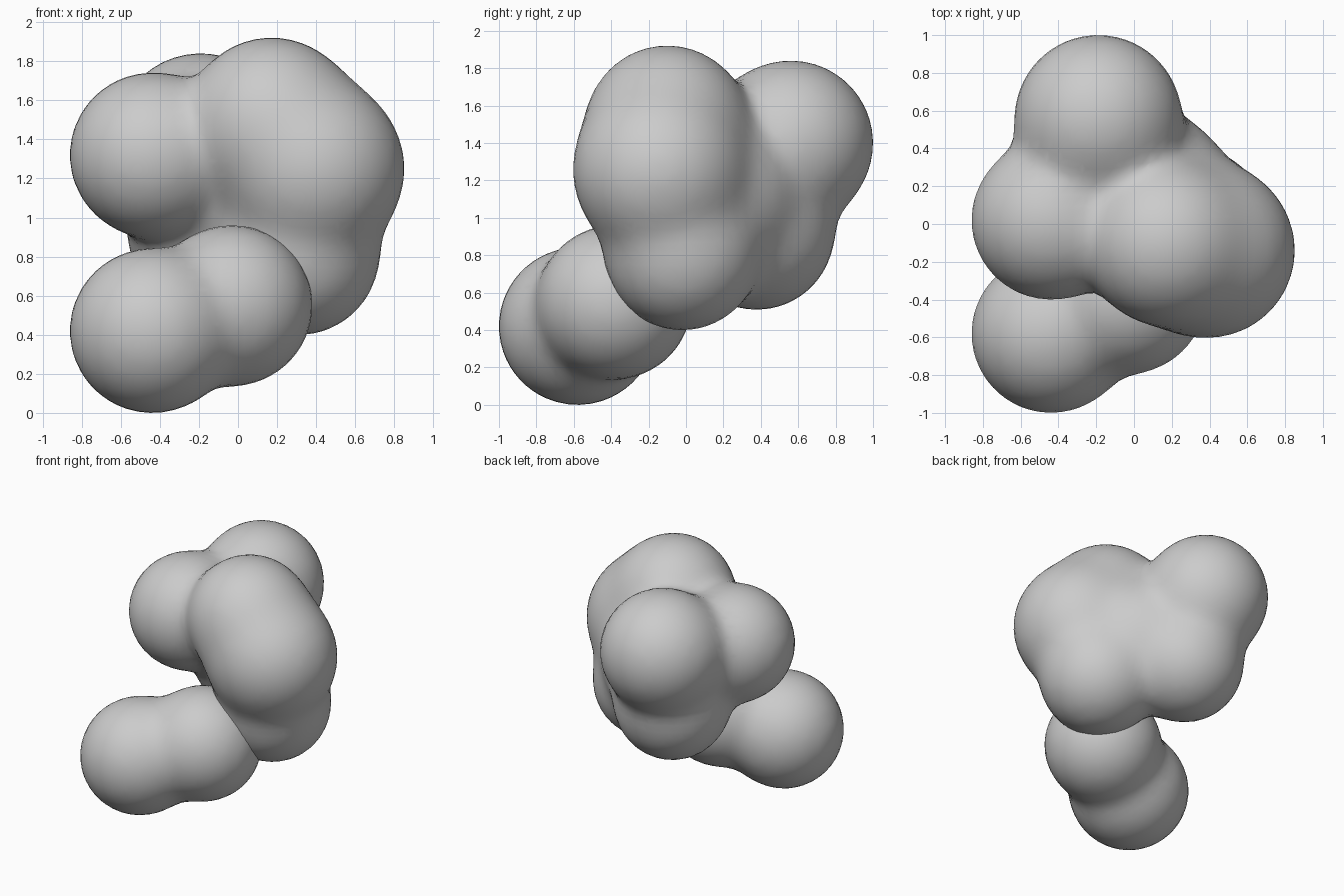
import bpy, bmesh, math
from mathutils import Vector, Matrix

if "Cube" in bpy.data.objects:
    bpy.data.objects.remove(bpy.data.objects["Cube"])


def blob(name, balls, k, voxel=0.06):
    """Union of spheres, remeshed and relaxed onto a softly blended surface."""
    bm = bmesh.new()
    for x, y, z, r in balls:
        bmesh.ops.create_icosphere(bm, subdivisions=4, radius=r,
                                   matrix=Matrix.Translation((x, y, z)))
    mesh = bpy.data.meshes.new(name)
    bm.to_mesh(mesh)
    bm.free()
    ob = bpy.data.objects.new(name, mesh)
    bpy.context.collection.objects.link(ob)
    bpy.context.view_layer.objects.active = ob
    ob.select_set(True)

    # one continuous skin
    rm = ob.modifiers.new("skin", 'REMESH')
    rm.mode = 'VOXEL'
    rm.voxel_size = voxel
    bpy.ops.object.modifier_apply(modifier=rm.name)
    sm = ob.modifiers.new("even", 'SMOOTH')
    sm.iterations = 6
    bpy.ops.object.modifier_apply(modifier=sm.name)

    # push the skin out to the blended surface
    centres = [(Vector(b[:3]), b[3]) for b in balls]
    for v in ob.data.vertices:
        p = v.co.copy()
        for _ in range(6):
            total, grad = 0.0, Vector()
            for c, r in centres:
                d = p - c
                w = math.exp(-(d.length - r) / k)
                total += w
                grad += d.normalized() * w
            grad /= total
            f = -k * math.log(total)
            step = -f / max(grad.length, 0.35)
            step = max(-0.05, min(0.05, step))
            p += grad.normalized() * step
        v.co = p
    bpy.ops.object.shade_smooth()
    ob.select_set(False)
    return ob


# large cluster: left, top, right, back, lower right, lower back, core
blob("upper_cluster", [
    (-0.44, 0.02, 1.32, 0.42),
    (0.17, -0.10, 1.49, 0.43),
    (0.39, -0.14, 1.25, 0.46),
    (-0.19, 0.56, 1.40, 0.44),
    (0.31, -0.02, 0.81, 0.41),
    (-0.15, 0.38, 0.92, 0.41),
    (0.10, 0.18, 1.12, 0.40),
], 0.055)

# small pair at the lower front
blob("lower_pair", [
    (-0.44, -0.58, 0.42, 0.42),
    (-0.03, -0.38, 0.55, 0.41),
], 0.05)
